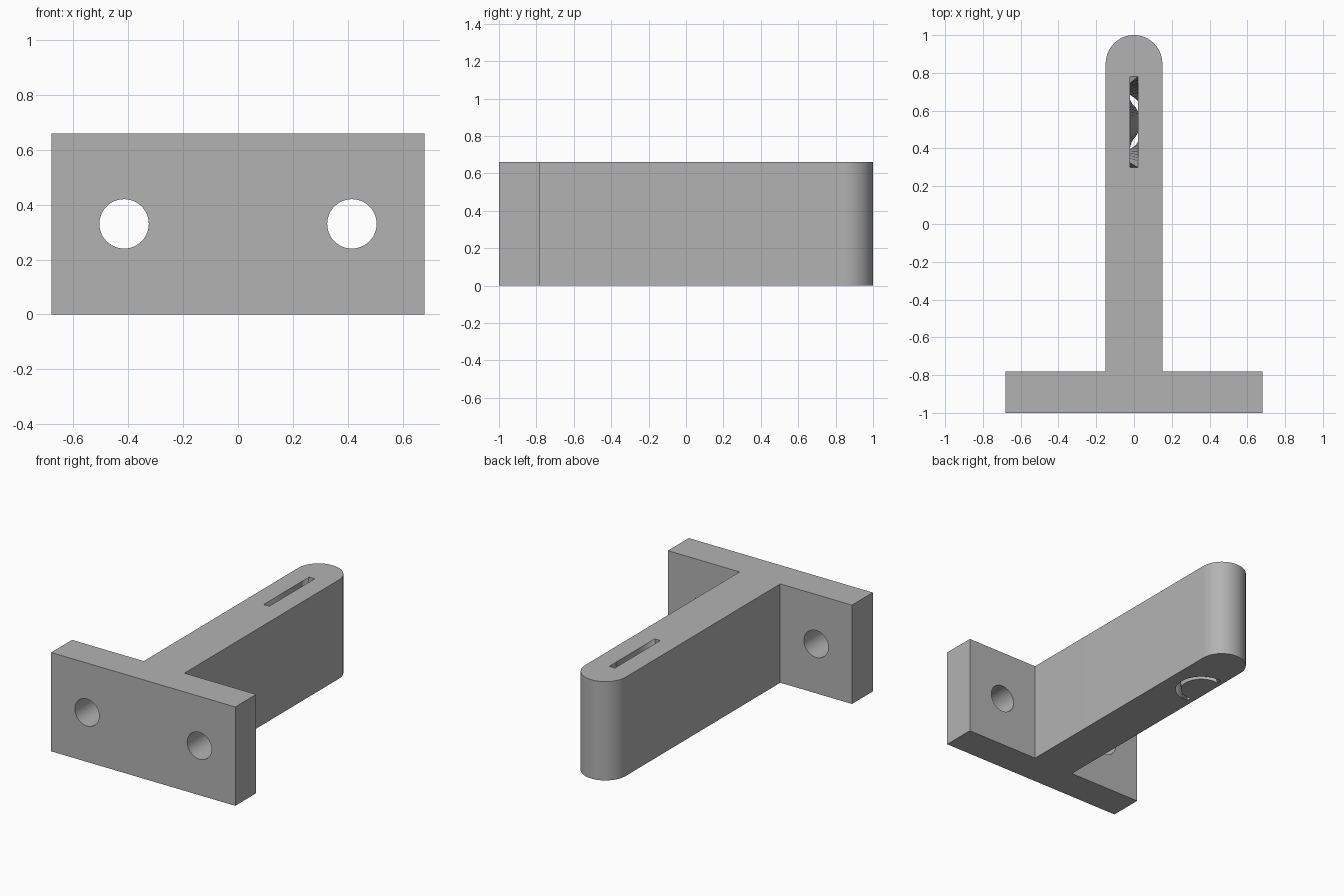
import bpy, bmesh, math

cube = bpy.data.objects.get("Cube")
if cube:
    bpy.data.objects.remove(cube, do_unlink=True)

HEIGHT = 0.66
PLATE_X, PLATE_FRONT, PLATE_BACK = 0.68, -1, -0.78
ARM_R = 0.15
HOLE_X, HOLE_R = 0.415, 0.09

grey = bpy.data.materials.new("plain_grey")
grey.use_nodes = True
grey.diffuse_color = (0.45, 0.45, 0.45, 1)
grey.node_tree.nodes["Principled BSDF"].inputs["Base Color"].default_value = grey.diffuse_color

bm = bmesh.new()


def make_loop(points):
    return [bm.verts.new(p) for p in points]


def pairs(loop):
    return list(zip(loop, loop[1:] + loop[:1]))


def fill(loops, normal):
    """Fill a flat region: the first loop is its border, the rest are holes."""
    edges = []
    for loop in loops:
        for a, b in pairs(loop):
            edges.append(bm.edges.get((a, b)) or bm.edges.new((a, b)))
    bmesh.ops.triangle_fill(bm, edges=edges, normal=normal)


def tunnel(first, second):
    """Join two matching loops with a band of quads."""
    for (a, b), (c, d) in zip(pairs(first), pairs(second)):
        bm.faces.new((a, b, d, c))


def hole_ring(x, y):
    steps = 48
    return make_loop([(x + HOLE_R * math.cos(math.tau * i / steps), y,
                       HEIGHT / 2 + HOLE_R * math.sin(math.tau * i / steps))
                      for i in range(steps)])


# T-shaped outline: mounting plate plus round-ended arm
outline = [(-ARM_R, PLATE_BACK), (-PLATE_X, PLATE_BACK), (-PLATE_X, PLATE_FRONT),
           (PLATE_X, PLATE_FRONT), (PLATE_X, PLATE_BACK), (ARM_R, PLATE_BACK)]
for i in range(33):
    a = math.pi * i / 32
    outline.append((ARM_R * math.cos(a), 1 - ARM_R + ARM_R * math.sin(a)))
base = make_loop([(x, y, 0) for x, y in outline])
top = make_loop([(x, y, HEIGHT) for x, y in outline])

# Slot through the arm: straight at the top, bent into an arc at the bottom
steps, mid_y, half_len, half_w = 28, 0.54, 0.24, 0.021
arc_x, arc_r, half_arc = -0.095, 0.145, math.radians(98)
straight, curved = [], []
for side in (1, -1):
    r = arc_r + side * 0.016
    for i in range(steps + 1):
        u = side * (2 * i / steps - 1)
        a = u * half_arc
        straight.append((side * half_w, mid_y + u * half_len, HEIGHT))
        curved.append((arc_x + r * math.cos(a), mid_y + r * math.sin(a), 0))
slot_top, slot_base = make_loop(straight), make_loop(curved)
tunnel(slot_base, slot_top)
fill([base, slot_base], (0, 0, -1))
fill([top, slot_top], (0, 0, 1))

# Screw holes through the plate
front_holes = [hole_ring(x, PLATE_FRONT) for x in (-HOLE_X, HOLE_X)]
back_holes = [hole_ring(x, PLATE_BACK) for x in (-HOLE_X, HOLE_X)]
for front, back in zip(front_holes, back_holes):
    tunnel(front, back)

# Side walls, with the plate's front and back walls pierced by the holes
pierced = {0: (back_holes[:1], 1), 2: (front_holes, -1), 4: (back_holes[1:], 1)}
for i, ((a, b), (c, d)) in enumerate(zip(pairs(base), pairs(top))):
    if i in pierced:
        holes, facing = pierced[i]
        fill([[a, b, d, c]] + holes, (0, facing, 0))
    else:
        bm.faces.new((a, b, d, c))

bmesh.ops.recalc_face_normals(bm, faces=bm.faces[:])
mesh = bpy.data.meshes.new("mounting_bracket")
bm.to_mesh(mesh)
bm.free()
mesh.materials.append(grey)
bracket = bpy.data.objects.new("mounting_bracket", mesh)
bpy.context.scene.collection.objects.link(bracket)

bpy.ops.object.select_all(action="DESELECT")
bracket.select_set(True)
bpy.context.view_layer.objects.active = bracket
bpy.ops.object.shade_smooth_by_angle(angle=math.radians(30))
